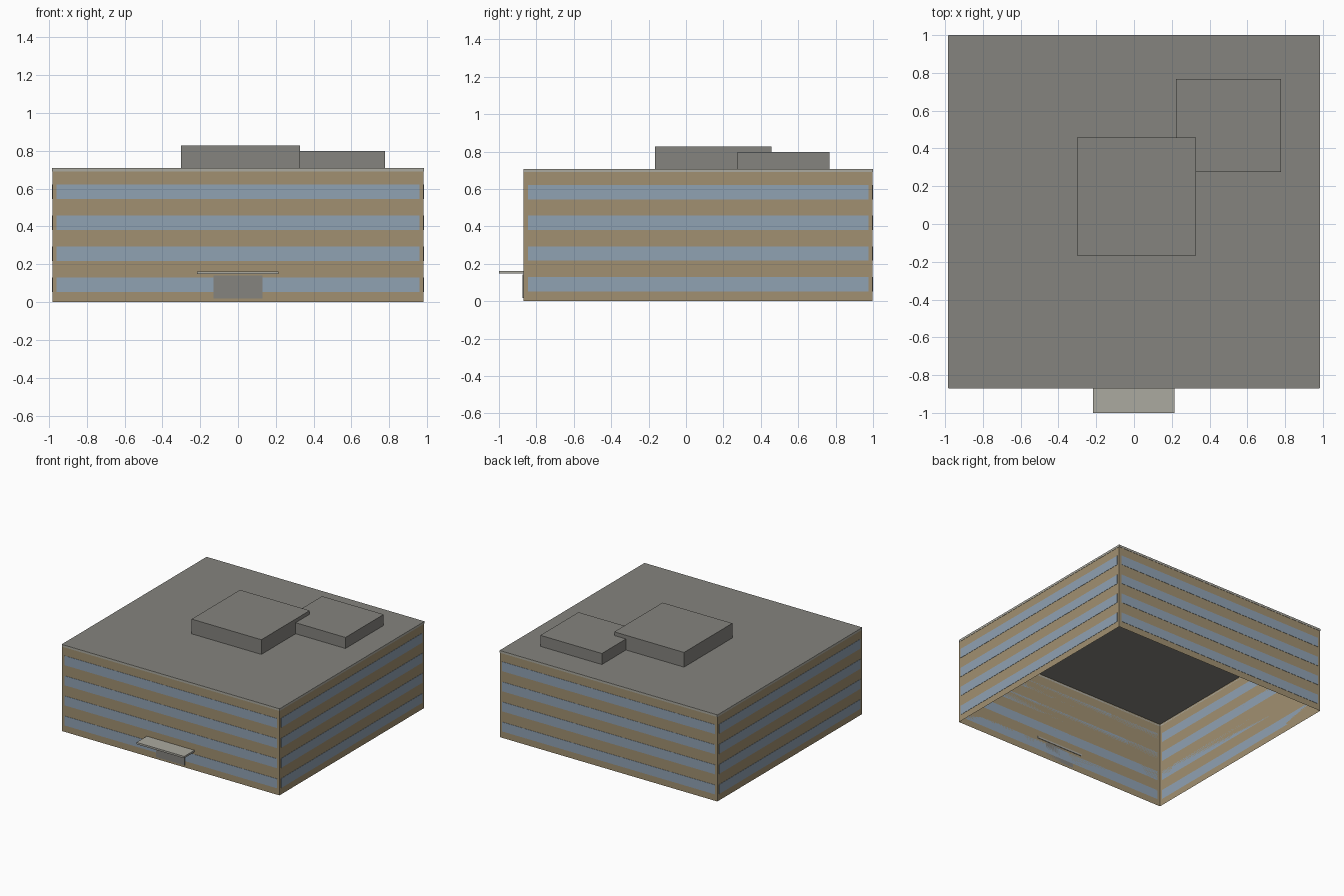
import bpy
import bmesh
from mathutils import Vector

default = bpy.data.objects.get("Cube")
if default:
    bpy.data.objects.remove(default, do_unlink=True)


def material(name, rgb):
    mat = bpy.data.materials.new(name)
    mat.use_nodes = True
    mat.diffuse_color = (*rgb, 1)
    mat.node_tree.nodes["Principled BSDF"].inputs["Base Color"].default_value = (*rgb, 1)
    return mat


tan = material("tan wall", (0.355, 0.28, 0.164))
blue = material("blue glass", (0.28, 0.36, 0.45))
grey = material("grey roof", (0.232, 0.228, 0.21))
pale = material("pale trim", (0.41, 0.40, 0.35))


def finish(name, bm, mats):
    mesh = bpy.data.meshes.new(name)
    bm.to_mesh(mesh)
    bm.free()
    for mat in mats:
        mesh.materials.append(mat)
    obj = bpy.data.objects.new(name, mesh)
    bpy.context.collection.objects.link(obj)
    return obj


def box_mesh(lo, hi):
    bm = bmesh.new()
    bmesh.ops.create_cube(bm, size=1)
    lo, hi = Vector(lo), Vector(hi)
    for v in bm.verts:
        v.co = (lo + hi) / 2 + v.co * (hi - lo)
    return bm


def box(name, lo, hi, mat):
    return finish(name, box_mesh(lo, hi), [mat])


# Main dimensions
X, FRONT, BACK, TOP = 0.982, -0.868, 0.998, 0.708
PLATE = 0.002

# Hollow building shell, open underneath, with a grey roof face
bm = box_mesh((-X, FRONT, 0), (X, BACK, TOP))
bm.normal_update()
bmesh.ops.delete(bm, geom=[f for f in bm.faces if f.normal.z < -0.5], context="FACES")
for f in bm.faces:
    f.material_index = int(f.normal.z > 0.5)
finish("building_shell", bm, [tan, grey])


def facade_strips(name, z0, z1, margin, mat):
    """One thin plate on each of the four walls."""
    x, y0, y1 = X - margin, FRONT + margin, BACK - margin
    box("front_" + name, (-x, FRONT - PLATE, z0), (x, FRONT, z1), mat)
    box("back_" + name, (-x, BACK, z0), (x, BACK + PLATE, z1), mat)
    box("left_" + name, (X, y0, z0), (X + PLATE, y1, z1), mat)
    box("right_" + name, (-X - PLATE, y0, z0), (-X, y1, z1), mat)


# Four storeys of ribbon windows
for floor in range(4):
    z = 0.053 + floor * 0.164
    facade_strips(f"window_band_{floor + 1}", z, z + 0.077, 0.022, blue)

# Pale edging below the roof
facade_strips("roof_trim", 0.69, TOP, 0, pale)

# Rooftop plant rooms
box("large_roof_block", (-0.302, -0.167, TOP), (0.328, 0.457, 0.828), grey)
box("small_roof_block", (0.222, 0.275, TOP), (0.778, 0.768, 0.798), grey)

# Entrance
box("entrance_door", (-0.13, FRONT - 0.005, 0.018), (0.13, FRONT, 0.142), grey)
box("entrance_canopy", (-0.216, -1.0, 0.148), (0.214, FRONT + 0.004, 0.163), pale)
